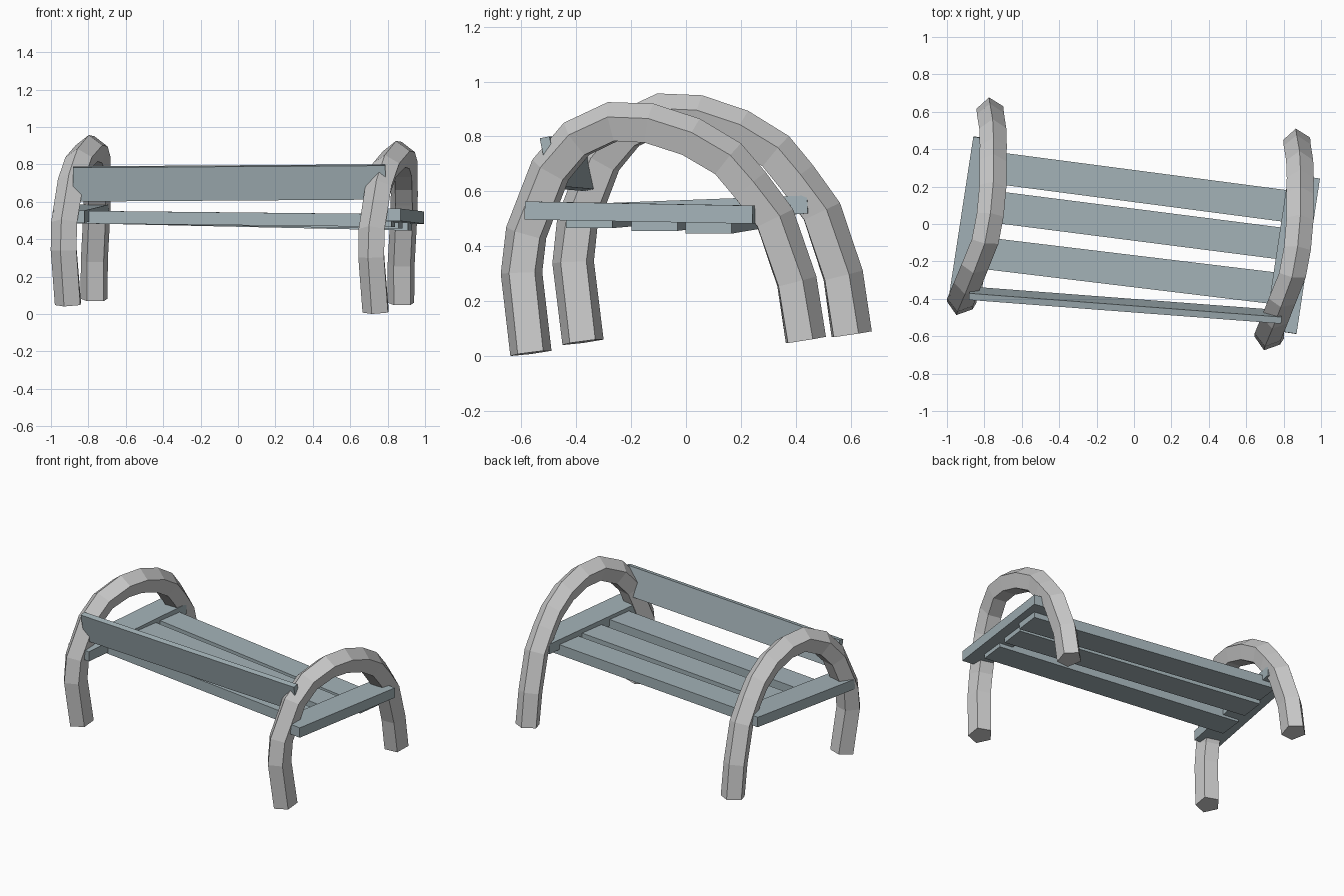
import bpy, bmesh
from math import sin, cos, radians, tau
from mathutils import Vector

if "Cube" in bpy.data.objects:
    bpy.data.objects.remove(bpy.data.objects["Cube"])

wood = bpy.data.materials.new("blue_grey_wood")
wood.diffuse_color = (0.37, 0.45, 0.48, 1)
wood.use_nodes = True
wood.node_tree.nodes["Principled BSDF"].inputs["Base Color"].default_value = wood.diffuse_color


def loft(name, rings, material=None):
    """Skin a list of closed rings and cap both ends."""
    bm = bmesh.new()
    vs = [[bm.verts.new(p) for p in ring] for ring in rings]
    n = len(vs[0])
    for a, b in zip(vs, vs[1:]):
        for i in range(n):
            j = (i + 1) % n
            bm.faces.new((a[i], a[j], b[j], b[i]))
    bm.faces.new(vs[0])
    bm.faces.new(vs[-1])
    bmesh.ops.recalc_face_normals(bm, faces=bm.faces)
    me = bpy.data.meshes.new(name)
    bm.to_mesh(me)
    bm.free()
    ob = bpy.data.objects.new(name, me)
    bpy.context.collection.objects.link(ob)
    if material:
        me.materials.append(material)
    return ob


def plank(name, start, end, width, height, lean=0.0):
    """Board between two end centres, optionally rolled about its length."""
    a, b = Vector(start), Vector(end)
    d = (b - a).normalized()
    side = Vector((0, 0, 1)).cross(d).normalized()
    up = d.cross(side)
    s = side * cos(lean) + up * sin(lean)
    u = up * cos(lean) - side * sin(lean)
    corners = [s * (i * width / 2) + u * (j * height / 2)
               for i, j in ((-1, -1), (1, -1), (1, 1), (-1, 1))]
    return loft(name, [[p + c for c in corners] for p in (a, b)], wood)


# Outer ridge of the right arch, front foot to back foot
RIDGE = [(.715, -.64, 0), (.695, -.675, .30), (.70, -.655, .47),
         (.74, -.56, .715), (.785, -.445, .85), (.845, -.285, .925),
         (.875, -.12, .92), (.89, .05, .865), (.89, .20, .775),
         (.89, .29, .67), (.885, .39, .535), (.87, .475, .29),
         (.865, .51, .07)]
R = 0.08


def arch(name, shift_front, shift_back):
    """Five-sided bent tube whose ridge points outward."""
    last = len(RIDGE) - 1
    pts = [Vector(p) + Vector(shift_front).lerp(Vector(shift_back), i / last)
           for i, p in enumerate(RIDGE)]
    rings = []
    for i, p in enumerate(pts):
        tangent = (pts[min(i + 1, last)] - pts[max(i - 1, 0)]).normalized()
        turn = radians(-20 + 25 * i / last)
        lateral = Vector((cos(turn), sin(turn), 0))
        out = lateral.cross(tangent).normalized()
        if out.dot(p - Vector((p.x, -.08, .3))) < 0:
            out = -out
        rings.append([p + out * R * (cos(k * tau / 5) - 1)
                      + lateral * R * .95 * sin(k * tau / 5)
                      for k in range(5)])
    return loft(name, rings)


# Arched legs
arch("right_arch_leg", (0, 0, 0), (0, 0, 0))
arch("left_arch_leg", (-1.645, .19, .04), (-1.64, .167, .02))

# Armrest-side rails
plank("left_side_rail", (-.905, -.395, .52), (-.775, .455, .552), .17, .066)
plank("right_side_rail", (.785, -.575, .53), (.91, .255, .515), .17, .066)

# Seat slats
slats = {"front": ((-.89, -.145, .518), (.83, -.353, .50)),
         "middle": ((-.85, .105, .518), (.87, -.115, .49)),
         "back": ((-.80, .308, .518), (.92, .082, .48))}
for place, (a, b) in slats.items():
    plank(place + "_seat_slat", a, b, .17, .068)

# Leaning backrest board
plank("backrest_board", (-.88, -.37, .695), (.79, -.497, .706), .036, .185, .2)
